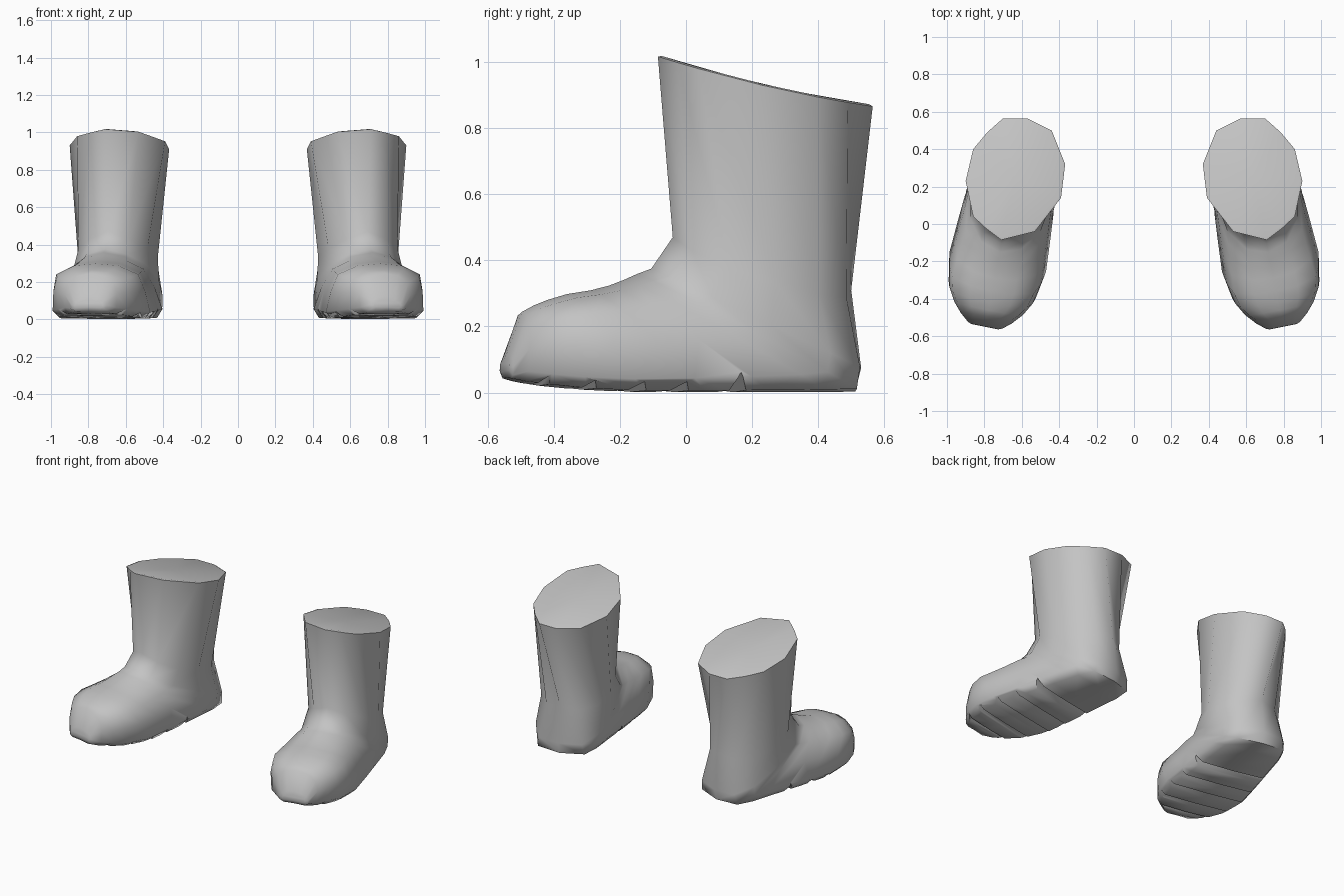
import bpy, bmesh, math

cube = bpy.data.objects.get("Cube")
if cube:
    bpy.data.objects.remove(cube, do_unlink=True)

grey = bpy.data.materials.new("rubber grey")
grey.use_nodes = True
COLOUR = (0.55, 0.55, 0.55, 1)
grey.diffuse_color = COLOUR
grey.node_tree.nodes["Principled BSDF"].inputs["Base Color"].default_value = COLOUR

# Half cross-sections as (front-to-back, sideways): oval shaft and flat-soled foot
OVAL = [(-math.cos(math.radians(a)), math.sin(math.radians(a))) for a in range(0, 181, 30)]
FLAT = [(-1, 0), (-.93, .45), (-.62, .84), (0, .94), (.75, 1), (.98, .89), (1, 0)]

# Plan of the shaft opening (x, y), from the front round the outer side
OPENING = [(.71, -.085), (.79, -.025), (.86, .04), (.90, .23), (.86, .40), (.785, .49),
           (.70, .565), (.57, .565), (.44, .50), (.368, .32), (.39, .14), (.53, -.04)]

# Rings fanning from ankle to toe: front (y, z), back (y, z), half width, flatness
RINGS = [
    ((-.04, .47), (.50, .31), .213, 0),
    ((-.105, .375), (.53, .075), .228, .3),
    ((-.15, .358), (.512, .003), .22, .5),
    ((-.19, .34), (.40, .001), .232, .7),
    ((-.235, .323), (.22, .001), .24, .8),
    ((-.29, .309), (.02, .001), .25, .9),
    ((-.36, .298), (-.18, .002), .26, .95),
    ((-.42, .28), (-.34, .01), .236, .9),
    ((-.46, .264), (-.44, .02), .193, .8),
    ((-.495, .245), (-.505, .03), .145, .6),
    ((-.54, .125), (-.542, .045), .095, .5),
]
TURN = .2  # sideways lean of the foot, toes outwards


def centre_x(y):
    return .64 + TURN * (.24 - y)


def rim_z(y):
    """The shaft opening dips towards the back in a shallow curve."""
    d = y - .23
    return .93 - .235 * d + .13 * d * d


def make_object(name, bm):
    bmesh.ops.recalc_face_normals(bm, faces=bm.faces)
    mesh = bpy.data.meshes.new(name)
    bm.to_mesh(mesh)
    bm.free()
    mesh.materials.append(grey)
    obj = bpy.data.objects.new(name, mesh)
    bpy.context.collection.objects.link(obj)
    return obj


def boot_body(name, side):
    bm = bmesh.new()
    loops = [[bm.verts.new((side * x, y, rim_z(y))) for x, y in OPENING]]
    for front, back, width, flat in RINGS:
        half = [((1 - flat) * o[0] + flat * f[0], (1 - flat) * o[1] + flat * f[1])
                for o, f in zip(OVAL, FLAT)]
        section = half + [(u, -v) for u, v in half[-2:0:-1]]
        loop = []
        for u, v in section:
            k = (u + 1) / 2
            y = front[0] + (back[0] - front[0]) * k
            z = front[1] + (back[1] - front[1]) * k
            z -= .06 * (1 - flat) ** 3 * abs(v)  # ankle crease sags at the sides
            across = v * width
            loop.append(bm.verts.new((side * (centre_x(y) + across), y + TURN * across, z)))
        loops.append(loop)
    for a, b in zip(loops, loops[1:]):
        n = len(a)
        for i in range(n):
            bm.faces.new((a[i], a[(i + 1) % n], b[(i + 1) % n], b[i]))
    top = bm.faces.new(loops[0])
    toe = bm.faces.new(loops[-1])
    bmesh.ops.recalc_face_normals(bm, faces=bm.faces)
    # Soft rim, shallow dished opening and rounded toe tip
    bmesh.ops.inset_region(bm, faces=[top], thickness=.012, depth=.004)
    bmesh.ops.inset_region(bm, faces=[toe], thickness=.02, depth=.008)
    hub = bmesh.ops.poke(bm, faces=[top])["verts"][0]
    hub.co.z = rim_z(hub.co.y)
    return make_object(name, bm)


def groove_cutter(side):
    """Wedges across the sole: four tread grooves and the heel notch."""
    bm = bmesh.new()
    wedges = [(y - .06, y, y + .012, top) for y, top in
              ((-.45, .05), (-.32, .037), (-.175, .033), (-.045, .033))]
    wedges.append((.085, .12, .145, .062))
    for y0, y1, y2, top in wedges:
        ends = []
        for dx in (-.4, .4):
            ends.append([bm.verts.new((side * (centre_x(y1) + dx), y + TURN * dx, z))
                         for y, z in ((y0, -.02), (y0, 0), (y1, top), (y2, 0), (y2, -.02))])
        a, b = ends
        for i in range(5):
            j = (i + 1) % 5
            bm.faces.new((a[i], a[j], b[j], b[i]))
        bm.faces.new(a)
        bm.faces.new(b)
    cutter = make_object("groove_cutter", bm)
    cutter.hide_render = True
    return cutter


for name, side in (("left_boot", 1), ("right_boot", -1)):
    boot = boot_body(name, side)
    cutter = groove_cutter(side)
    cut = boot.modifiers.new("sole grooves", 'BOOLEAN')
    cut.operation = 'DIFFERENCE'
    cut.solver = 'EXACT'
    cut.object = cutter
    bpy.ops.object.select_all(action='DESELECT')
    boot.select_set(True)
    bpy.context.view_layer.objects.active = boot
    bpy.ops.object.modifier_apply(modifier=cut.name)
    bpy.data.objects.remove(cutter, do_unlink=True)
    bpy.ops.object.shade_smooth_by_angle(angle=math.radians(65))
